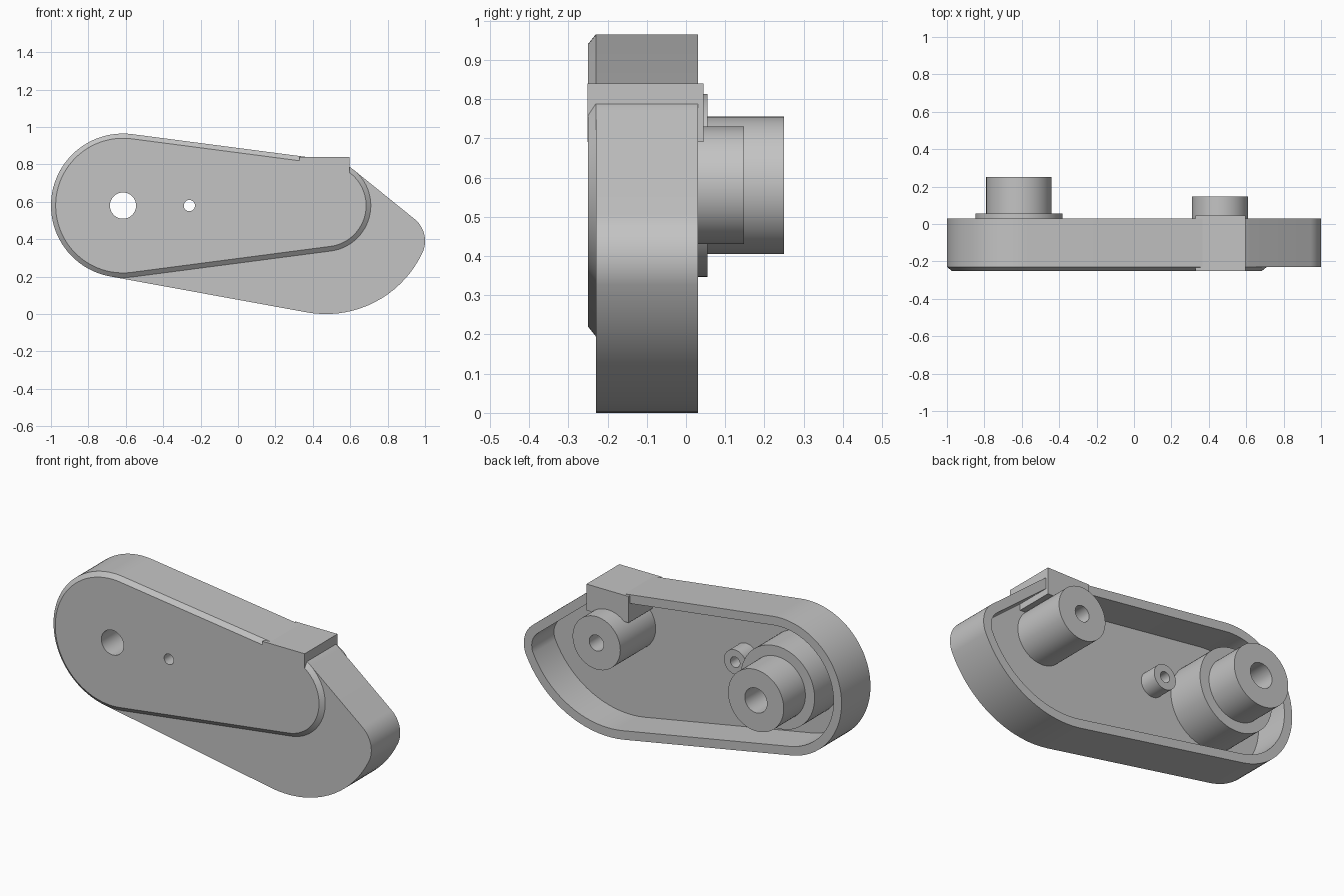
import bpy, bmesh
from math import cos, sin, radians

cube = bpy.data.objects.get("Cube")
if cube:
    bpy.data.objects.remove(cube, do_unlink=True)

grey = bpy.data.materials.new("plain_grey")
grey.use_nodes = True
grey.diffuse_color = (0.55, 0.55, 0.55, 1)
grey.node_tree.nodes["Principled BSDF"].inputs["Base Color"].default_value = (0.55, 0.55, 0.55, 1)

BIG = (-0.615, 0.58, 0.385)     # centre x, centre z, radius
SMALL = (0.465, 0.58, 0.245)
BELLY = (0.47, 0.57, 0.57)
CORNER = (0.85, 0.391, 0.15)
PLATE = [(BIG, 82.6, 277.4), (SMALL, -82.6, 82.6)]
BODY = [(BIG, 82.6, 259.8), (BELLY, 259.8, 334.8),
        (CORNER, 334.8, 411), (SMALL, 51, 82.6)]


def outline(arcs, y, inset=0.0):
    """Points of a chain of tangent arcs, offset inwards by inset."""
    pts = []
    for (cx, cz, r), start, end in arcs:
        steps = max(4, int(abs(end - start) / 4))
        for i in range(steps + 1):
            a = radians(start + (end - start) * i / steps)
            pts.append((cx + (r - inset) * cos(a), y, cz + (r - inset) * sin(a)))
    return pts


def loft(name, rings, closed=False):
    """Skin matching rings; cap both ends unless the rings form a loop."""
    bm = bmesh.new()
    loops = [[bm.verts.new(p) for p in ring] for ring in rings]
    n = len(loops[0])
    pairs = list(zip(loops, loops[1:]))
    if closed:
        pairs.append((loops[-1], loops[0]))
    else:
        bm.faces.new(loops[0])
        bm.faces.new(loops[-1])
    for a, b in pairs:
        for i in range(n):
            j = (i + 1) % n
            bm.faces.new((a[i], a[j], b[j], b[i]))
    bmesh.ops.remove_doubles(bm, verts=bm.verts, dist=0.0002)
    bmesh.ops.recalc_face_normals(bm, faces=bm.faces)
    mesh = bpy.data.meshes.new(name)
    bm.to_mesh(mesh)
    bm.free()
    mesh.materials.append(grey)
    obj = bpy.data.objects.new(name, mesh)
    bpy.context.collection.objects.link(obj)
    return obj


def activate(obj):
    bpy.ops.object.select_all(action='DESELECT')
    obj.select_set(True)
    bpy.context.view_layer.objects.active = obj


def circle(x, z, r, y, n=72):
    return [(x + r * cos(radians(360 * i / n)), y, z + r * sin(radians(360 * i / n)))
            for i in range(n)]


def turned(name, x, z, profile):
    """Hollow turned part with a closed (radius, y) profile."""
    return loft(name, [circle(x, z, r, y) for r, y in profile], closed=True)


def drill(target, x, z, r):
    cutter = loft("hole_cutter", [circle(x, z, r, -0.5), circle(x, z, r, 0.5)])
    cutter.hide_render = True
    activate(target)
    mod = target.modifiers.new("hole", 'BOOLEAN')
    mod.operation, mod.solver, mod.object = 'DIFFERENCE', 'EXACT', cutter
    bpy.ops.object.modifier_apply(modifier=mod.name)
    bpy.data.objects.remove(cutter, do_unlink=True)


FRONT, SHOULDER, FLOOR, RIM = -0.25, -0.23, -0.17, 0.03
WALL = 0.05
PIVOT_R, PIN_R = 0.07, 0.03
PIN_X, AXIS_Z = -0.26, 0.58

# Hollow body, open at the back
shell = loft("housing_shell", [outline(BODY, SHOULDER), outline(BODY, RIM),
                               outline(BODY, RIM, WALL), outline(BODY, FLOOR, WALL)])

# Raised front plate with chamfered edge
plate = loft("front_plate", [outline(PLATE, SHOULDER), outline(PLATE, FRONT, 0.025)])

for part in (shell, plate):
    drill(part, BIG[0], AXIS_Z, PIVOT_R)
    drill(part, PIN_X, AXIS_Z, PIN_R)

# Bosses inside the housing
base = FLOOR - 0.005
pivot = turned("pivot_boss", BIG[0], AXIS_Z,
               [(PIVOT_R, base), (0.233, base), (0.233, 0.055),
                (0.175, 0.055), (0.175, 0.25), (PIVOT_R, 0.25)])
pin = turned("pin_boss", PIN_X, AXIS_Z,
             [(PIN_R, base), (0.07, base), (0.07, -0.07), (PIN_R, -0.07)])
end = turned("end_boss", 0.46, AXIS_Z,
             [(0.045, base), (0.15, base), (0.15, 0.148), (0.045, 0.148)])

# Square stop block on the top edge
block = loft("stop_block", [[(0.33, y, 0.69), (0.595, y, 0.69),
                             (0.595, y, 0.84), (0.33, y, 0.84)]
                            for y in (FRONT - 0.0005, 0.045)])

for part in (shell, plate, pivot, pin, end):
    activate(part)
    bpy.ops.object.shade_smooth_by_angle(angle=radians(25))
